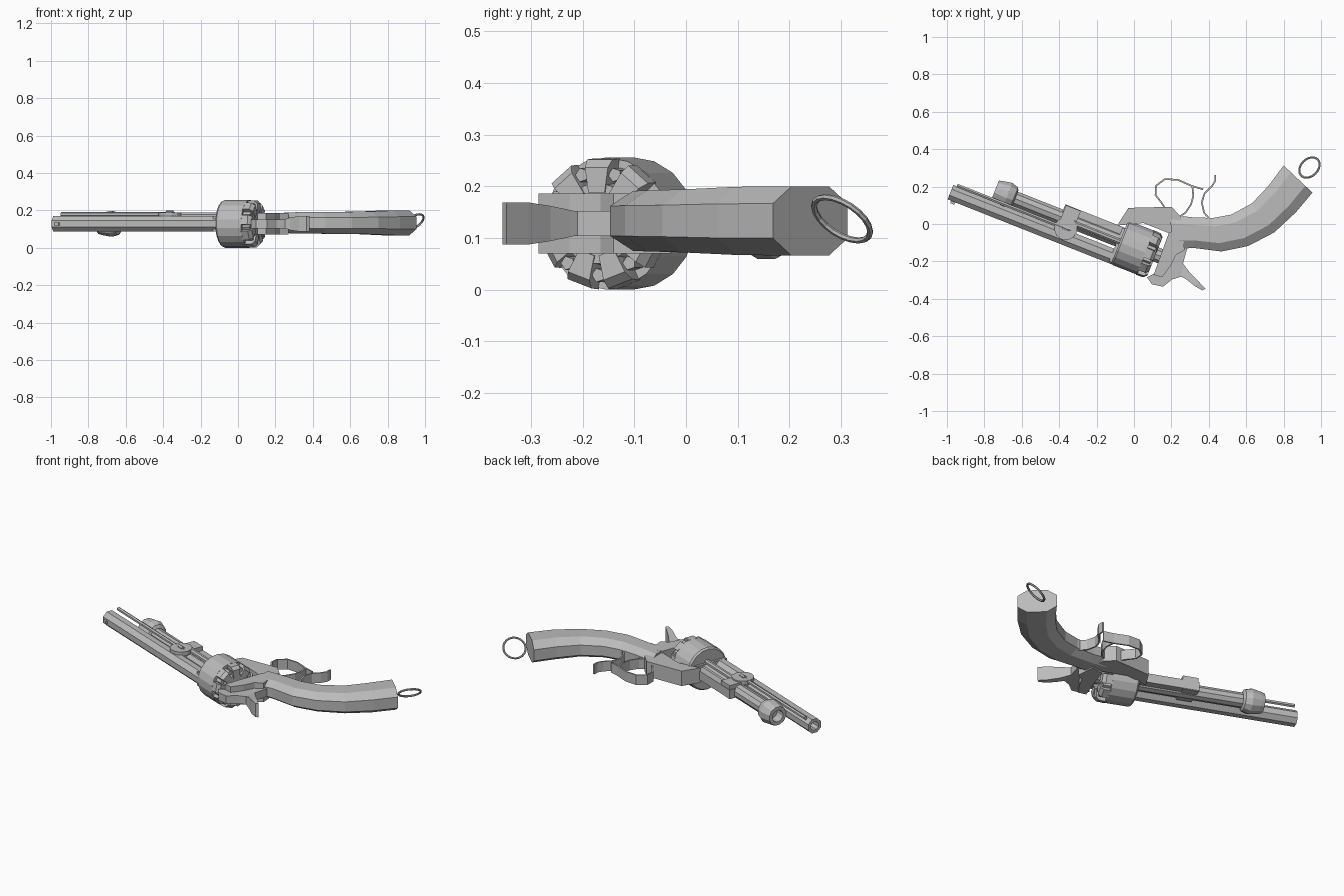
import bpy, bmesh, math
from mathutils import Vector, Matrix

if "Cube" in bpy.data.objects:
    bpy.data.objects.remove(bpy.data.objects["Cube"])

steel = bpy.data.materials.new("plain grey")
steel.use_nodes = True
GREY = (0.5, 0.5, 0.5, 1)
steel.diffuse_color = GREY
steel.node_tree.nodes["Principled BSDF"].inputs["Base Color"].default_value = GREY

ZC = 0.128                      # middle plane of the lying gun
A = math.radians(-21.6)         # barrel direction in the ground plane
AXIS = Matrix.Translation((0, 0, ZC)) @ Matrix.Rotation(A, 4, 'Z')
FLAT = Matrix.Translation((0, 0, ZC))


def finish(name, bm, matrix):
    bmesh.ops.recalc_face_normals(bm, faces=bm.faces)
    bm.transform(matrix)
    mesh = bpy.data.meshes.new(name)
    bm.to_mesh(mesh)
    bm.free()
    mesh.materials.append(steel)
    ob = bpy.data.objects.new(name, mesh)
    bpy.context.collection.objects.link(ob)
    return ob


def loft(name, rings, matrix, closed=False):
    """Skin a list of rings of points, capping the two ends."""
    bm = bmesh.new()
    loops = [[bm.verts.new(p) for p in ring] for ring in rings]
    n = len(loops[0])
    pairs = list(zip(loops, loops[1:]))
    if closed:
        pairs.append((loops[-1], loops[0]))
    for a, b in pairs:
        for i in range(n):
            j = (i + 1) % n
            bm.faces.new((a[i], a[j], b[j], b[i]))
    if not closed:
        bm.faces.new(loops[0])
        bm.faces.new(loops[-1])
    return finish(name, bm, matrix)


def lathe(name, profile, sides, v, z=0.0):
    """Turn a (position, radius) profile round a line along the barrel."""
    angs = [(i + 0.5) * math.tau / sides for i in range(sides)]
    return loft(name, [[(u, v + r * math.cos(a), z + r * math.sin(a)) for a in angs]
                       for u, r in profile], AXIS)


def prism(name, pts, z0, z1, matrix=FLAT):
    return loft(name, [[(x, y, z) for x, y in pts] for z in (z0, z1)], matrix)


def box(name, u0, u1, v0, v1, z0, z1):
    return prism(name, [(u0, v0), (u1, v0), (u1, v1), (u0, v1)], z0, z1, AXIS)


def ribbon(name, path, half_width, thick):
    """Flat band following a path in the ground plane."""
    pts = [Vector(p) for p in path]
    rings = []
    for i, p in enumerate(pts):
        t = (pts[min(i + 1, len(pts) - 1)] - pts[max(i - 1, 0)]).normalized()
        n = Vector((-t.y, t.x)) * thick / 2
        rings.append([(*(p + n), -half_width), (*(p + n), half_width),
                      (*(p - n), half_width), (*(p - n), -half_width)])
    return loft(name, rings, FLAT)


# Upper octagonal barrel with bore, and front sight
lathe("upper_barrel", [(-0.85, 0.026), (-0.975, 0.026), (-0.975, 0.045), (-0.03, 0.045)], 8, -0.203)
box("front_sight", -0.955, -0.93, -0.258, -0.24, -0.008, 0.008)

# Lower barrel, which is also the cylinder axle, with flared muzzle collar
lathe("lower_barrel", [(-0.70, 0.042), (0.21, 0.042)], 10, -0.108)
lathe("muzzle_collar", [(-0.66, 0.035), (-0.757, 0.035), (-0.757, 0.056), (-0.735, 0.062),
                        (-0.685, 0.071), (-0.648, 0.06), (-0.640, 0.042)], 12, -0.104)

# Lug, rail and loading lever beside the barrels
box("barrel_lug", -0.05, -0.028, -0.235, -0.04, -0.042, 0.042)
box("under_rail", -0.38, -0.03, -0.078, -0.037, -0.027, 0.027)
box("lever_bracket", -0.375, -0.29, -0.16, -0.04, -0.03, 0.052)
lathe("lever_rod", [(-0.955, 0.011), (-0.3, 0.011)], 6, -0.157, 0.051)
disc = [(-0.33 + 0.062 * math.cos(i * math.tau / 12),
         -0.157 + 0.062 * math.sin(i * math.tau / 12)) for i in range(12)]
prism("lever_pivot", disc, 0.035, 0.06, AXIS)
lathe("lever_pivot_screw", [(-0.35, 0.012), (-0.31, 0.012)], 6, -0.157, 0.059)
lathe("plunger", [(-0.32, 0.016), (-0.03, 0.016)], 8, -0.115, 0.045)

# Nine-chamber cylinder: drum, rear hub, ratchet blocks and nipples
CV = -0.12
lathe("cylinder_drum", [(-0.036, 0.120), (-0.026, 0.128), (0.115, 0.128)], 18, CV)
lathe("cylinder_hub", [(0.11, 0.083), (0.165, 0.078)], 18, CV)
for i in range(9):
    a = i * math.tau / 9
    spin = AXIS @ Matrix.Translation((0, CV, 0)) @ Matrix.Rotation(a, 4, 'X')
    # block sits between two nipples
    rings = [[(u, -w, 0.06), (u, w, 0.06), (u, w * 1.4, r), (u, -w * 1.4, r)]
             for u, r, w in ((0.11, 0.126, 0.019), (0.15, 0.124, 0.019), (0.168, 0.108, 0.017))]
    loft("ratchet_block_%d" % (i + 1), rings, spin)
    b = a + math.pi / 9
    lathe("nipple_%d" % (i + 1), [(0.11, 0.014), (0.158, 0.014)], 5,
          CV - 0.1 * math.sin(b), 0.1 * math.cos(b))

# Frame below and behind the cylinder
prism("lower_frame", [(-0.09, -0.008), (-0.03, 0.086), (0.2, 0.092), (0.25, 0.04),
                      (0.25, -0.12), (0.2, -0.12), (0.19, -0.05), (0.05, 0.005)], -0.045, 0.045)
prism("recoil_shield", [(0.187, -0.045), (0.26, -0.03), (0.27, -0.14), (0.225, -0.165),
                        (0.195, -0.225), (0.15, -0.285), (0.105, -0.272)], -0.058, 0.058)

# Hammer with a broad thumb spur
prism("hammer", [(0.07, -0.285), (0.095, -0.322), (0.155, -0.335), (0.205, -0.296),
                 (0.255, -0.28), (0.32, -0.32), (0.30, -0.265), (0.262, -0.21),
                 (0.285, -0.13), (0.2, -0.13), (0.155, -0.24)], -0.024, 0.024)
spur = [((0.265, -0.215), (0.25, -0.28), 0.024), ((0.30, -0.262), (0.28, -0.296), 0.034),
        ((0.345, -0.307), (0.325, -0.332), 0.041), ((0.382, -0.347), (0.365, -0.355), 0.041)]
loft("hammer_spur", [[(*a, -h), (*a, h), (*b, h), (*b, -h)] for a, b, h in spur], FLAT)

# Octagonal curved grip: back edge, belly edge, half thickness
stations = [((0.20, -0.135), (0.195, 0.05), 0.052), ((0.32, -0.128), (0.31, 0.036), 0.057),
            ((0.467, -0.147), (0.42, 0.032), 0.058), ((0.61, -0.118), (0.52, 0.05), 0.059),
            ((0.75, -0.045), (0.63, 0.11), 0.061), ((0.865, 0.062), (0.72, 0.205), 0.066),
            ((0.954, 0.168), (0.80, 0.313), 0.067)]
grip = []
for a, b, h in stations:
    a, b = Vector(a), Vector(b)
    grip.append([(*a.lerp(b, t), 0.005 + s * h) for t, s in
                 ((0, -0.5), (0, 0.5), (0.25, 1), (0.75, 1), (1, 0.5), (1, -0.5),
                  (0.75, -1), (0.25, -1))])
loft("grip", grip, FLAT)

# Trigger guard loop, finger spur and trigger
ribbon("trigger_guard", [(0.175, 0.07), (0.15, 0.11), (0.115, 0.155), (0.118, 0.205), (0.165, 0.24),
                         (0.235, 0.236), (0.31, 0.203), (0.37, 0.185)], 0.03, 0.009)
ribbon("guard_rear", [(0.312, 0.203), (0.317, 0.15), (0.305, 0.105), (0.275, 0.06), (0.23, 0.03)],
       0.03, 0.009)
ribbon("finger_spur", [(0.41, 0.02), (0.375, 0.06), (0.362, 0.115), (0.378, 0.165),
                       (0.415, 0.2), (0.434, 0.23), (0.434, 0.262)], 0.03, 0.009)

# Lanyard ring on the butt
tilt = Vector((-0.474, 0.474, 0.728)).to_track_quat('Z', 'Y').to_matrix().to_4x4()
ring = []
for i in range(20):
    a = i * math.tau / 20
    ring.append([((0.062 + 0.006 * math.cos(b)) * math.cos(a),
                  (0.062 + 0.006 * math.cos(b)) * math.sin(a), 0.006 * math.sin(b))
                 for b in (k * math.tau / 6 for k in range(6))])
loft("lanyard_ring", ring, Matrix.Translation((0.938, 0.302, 0.137)) @ tilt, closed=True)
